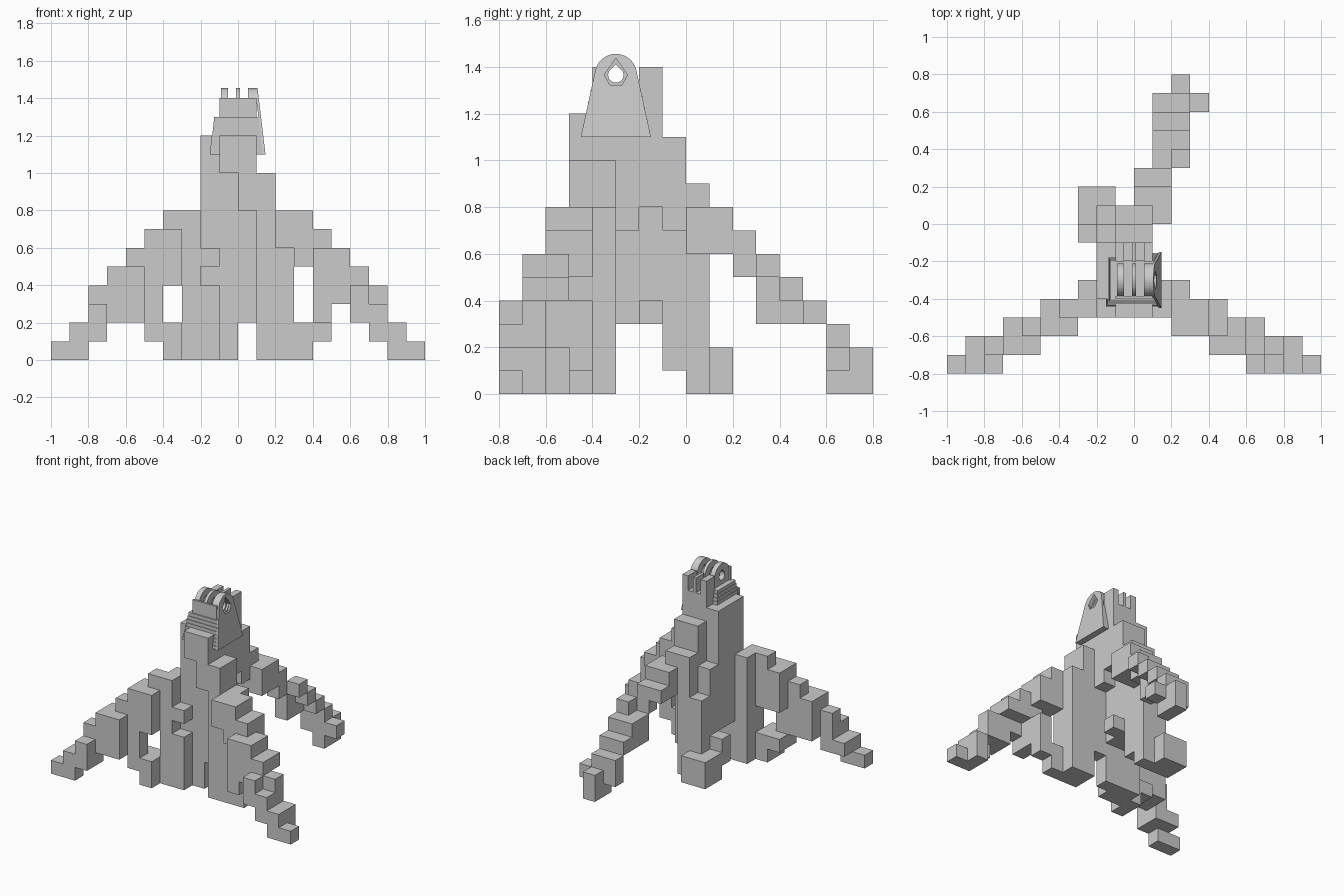
import bpy, bmesh, math
from mathutils import Vector

UNIT = 0.1

if "Cube" in bpy.data.objects:
    bpy.data.objects.remove(bpy.data.objects["Cube"], do_unlink=True)

grey = bpy.data.materials.new("plain_grey")
grey.use_nodes = True
colour = (0.6, 0.6, 0.6, 1)
grey.diffuse_color = colour
grey.node_tree.nodes["Principled BSDF"].inputs["Base Color"].default_value = colour


def add_object(name, bm):
    mesh = bpy.data.meshes.new(name)
    bm.to_mesh(mesh)
    bm.free()
    mesh.materials.append(grey)
    obj = bpy.data.objects.new(name, mesh)
    bpy.context.scene.collection.objects.link(obj)
    return obj


parts = {}


def block(part, xs, ys, zs):
    """Fill a range of grid cells belonging to one part."""
    cells = parts.setdefault(part, set())
    for x in range(*xs):
        for y in range(*ys):
            for z in range(*zs):
                cells.add((x, y, z))


def build_parts():
    """Make one mesh per part, keeping only the exposed cell faces."""
    filled = set().union(*parts.values())
    for name, cells in parts.items():
        bm = bmesh.new()
        for cell in sorted(cells):
            for axis in range(3):
                for sign in (-1, 1):
                    step = [0, 0, 0]
                    step[axis] = sign
                    if tuple(c + s for c, s in zip(cell, step)) in filled:
                        continue
                    normal = Vector(step)
                    u = Vector([float(i == (axis + 1) % 3) for i in range(3)])
                    v = normal.cross(u)
                    mid = Vector(cell) + Vector((.5, .5, .5)) + normal / 2
                    corners = (-u - v, u - v, u + v, v - u)
                    bm.faces.new([bm.verts.new((mid + c / 2) * UNIT) for c in corners])
        bmesh.ops.remove_doubles(bm, verts=bm.verts, dist=UNIT / 100)
        bmesh.ops.dissolve_limit(bm, angle_limit=math.radians(1), verts=bm.verts, edges=bm.edges)
        add_object(name, bm)


# Central tower, recessed low down on its left side
block("tower", (-2, 0), (-4, -1), (3, 12))
block("tower", (0, 1), (-4, -1), (8, 12))
block("tower", (0, 1), (-3, -2), (7, 8))
block("tower", (0, 1), (-2, -1), (3, 4))
block("tower", (0, 1), (-4, -3), (2, 8))
block("tower", (-1, 0), (-4, -3), (0, 3))
block("tower", (-1, 1), (-5, -4), (10, 12))
block("tower", (0, 1), (-5, -4), (8, 10))
block("tower", (1, 2), (-5, -3), (0, 10))

# Right arm
block("right_arm", (-3, -2), (-5, -3), (0, 8))
block("right_arm", (-2, -1), (-5, -3), (0, 4))
block("right_arm", (-2, -1), (-5, -4), (5, 6))
block("right_arm", (-4, -2), (-5, -4), (7, 8))
block("right_arm", (-5, -3), (-6, -4), (4, 7))
block("right_arm", (-5, -4), (-6, -5), (1, 4))
block("right_arm", (-5, -4), (-5, -4), (1, 2))
block("right_arm", (-4, -3), (-6, -4), (0, 2))
block("right_arm", (-6, -5), (-6, -5), (2, 6))
block("right_arm", (-7, -5), (-7, -5), (2, 5))
block("right_arm", (-8, -7), (-7, -6), (1, 4))
block("right_arm", (-8, -7), (-8, -7), (1, 3))
block("right_arm", (-9, -8), (-8, -6), (1, 2))
block("right_arm", (-10, -8), (-8, -7), (0, 1))

# Left arm
block("left_arm", (1, 3), (-5, -3), (0, 8))
block("left_arm", (3, 4), (-5, -4), (0, 2))
block("left_arm", (2, 3), (-6, -4), (6, 8))
block("left_arm", (3, 4), (-6, -4), (5, 8))
block("left_arm", (4, 5), (-6, -4), (5, 7))
block("left_arm", (4, 5), (-6, -5), (2, 5))
block("left_arm", (4, 5), (-5, -4), (1, 4))
block("left_arm", (4, 5), (-7, -6), (2, 6))
block("left_arm", (5, 6), (-7, -6), (3, 6))
block("left_arm", (5, 6), (-6, -5), (4, 6))
block("left_arm", (6, 7), (-7, -6), (2, 5))
block("left_arm", (6, 7), (-6, -5), (4, 5))
block("left_arm", (6, 7), (-8, -7), (2, 4))
block("left_arm", (7, 8), (-8, -7), (1, 3))
block("left_arm", (7, 8), (-7, -6), (2, 4))
block("left_arm", (8, 9), (-8, -6), (0, 2))
block("left_arm", (9, 10), (-8, -7), (0, 1))

# Rear buttress and its foot
block("rear_buttress", (-1, 1), (-1, 0), (7, 11))
block("rear_buttress", (-1, 0), (-1, 0), (1, 7))
block("rear_buttress", (-1, 0), (0, 1), (0, 9))
block("rear_buttress", (0, 1), (0, 1), (7, 9))
block("rear_buttress", (-2, -1), (-1, 0), (1, 8))
block("rear_buttress", (-2, -1), (0, 1), (0, 6))
block("rear_buttress", (-3, -2), (-1, 0), (1, 3))
block("rear_buttress", (-3, -1), (0, 2), (0, 2))

# Rear arm
block("rear_arm", (0, 2), (0, 2), (6, 8))
block("rear_arm", (0, 1), (2, 3), (6, 7))
block("rear_arm", (1, 2), (2, 3), (5, 7))
block("rear_arm", (1, 2), (3, 5), (3, 5))
block("rear_arm", (2, 3), (3, 4), (5, 6))
block("rear_arm", (2, 3), (4, 5), (4, 5))
block("rear_arm", (1, 3), (5, 6), (3, 4))
block("rear_arm", (1, 3), (6, 7), (1, 3))
block("rear_arm", (2, 3), (6, 8), (0, 2))
block("rear_arm", (3, 4), (6, 7), (1, 2))
build_parts()


def prism(name, profile, left, right, lean=0, inner_lean=0):
    """Extrude a side profile across x; lean pulls a face inward with height."""
    bm = bmesh.new()
    base = min(z for y, z in profile)
    inner = [bm.verts.new((left - inner_lean * (z - base), y, z)) for y, z in profile]
    outer = [bm.verts.new((right - lean * (z - base), y, z)) for y, z in profile]
    bm.faces.new(inner)
    bm.faces.new(outer)
    for i in range(len(profile)):
        j = (i + 1) % len(profile)
        bm.faces.new((inner[i], inner[j], outer[j], outer[i]))
    bmesh.ops.recalc_face_normals(bm, faces=bm.faces)
    return add_object(name, bm)


def rectangle(y0, y1, z0, z1):
    return [(y0, z0), (y1, z0), (y1, z1), (y0, z1)]


def arc(radius, start, end, steps):
    angles = [math.radians(start + (end - start) * i / steps) for i in range(steps + 1)]
    return [(AXLE_Y + radius * math.cos(a), AXLE_Z + radius * math.sin(a)) for a in angles]


def cut(obj, cutter):
    mod = obj.modifiers.new("cut", "BOOLEAN")
    mod.operation = "DIFFERENCE"
    mod.solver = "EXACT"
    mod.object = cutter


# Hinge mount: rounded fins, a leaning side plate, a slotted back and a front wall
AXLE_Y, AXLE_Z, BASE = -0.3, 1.365, 1.1
fin_profile = [(-0.39, 1.2), (-0.21, 1.2)] + arc(0.09, 0, 180, 20)
plate_profile = [(-0.45, BASE), (-0.15, BASE)] + arc(0.09, 12, 168, 20)
fins = [
    prism("right_fin", fin_profile, -0.09, -0.053),
    prism("middle_fin", fin_profile, -0.012, 0.01),
    prism("left_fin", fin_profile, 0.053, 0.1),
    prism("side_plate", plate_profile, 0.133, 0.147, 0.12, 0.12),
    prism("fin_backing", rectangle(-0.2, -0.1, 1.2, 1.4), -0.1, 0.1),
]
prism("front_wall", rectangle(-0.4, -0.385, 1.2, 1.4), -0.1, 0.1)

# Stepped ridges on the pedestal, kept inside the side plate's outline
STEPS = 8
for i in range(STEPS):
    t = i / STEPS
    half, low = 0.145 - 0.042 * t, BASE + 0.2 * t
    prism("pedestal_ridge", rectangle(AXLE_Y - half, AXLE_Y + half, low, low + 0.2 / STEPS),
          -0.15 + 0.025 * t, 0.135 - 0.024 * t)

# Hidden cutters for the axle hole, nut recess and slots
hole = prism("axle_cutter", arc(0.033, 150, 390, 16) + [(AXLE_Y, 1.41)], -0.5, 0.5)
recess = prism("recess_cutter", arc(0.05, -180, 0, 3) + [(AXLE_Y, 1.437)], 0.085, 0.5)
slots = [
    prism("slot_cutter", rectangle(-0.6, 0, 1.29, 1.6), a, b)
    for a, b in ((-0.053, -0.012), (0.01, 0.053))
]
for cutter in [hole, recess] + slots:
    cutter.hide_render = True
    cutter.hide_viewport = True
for fin in fins[:3]:
    cut(fin, hole)
cut(fins[2], recess)
cut(fins[3], recess)
for slot in slots:
    cut(fins[4], slot)
